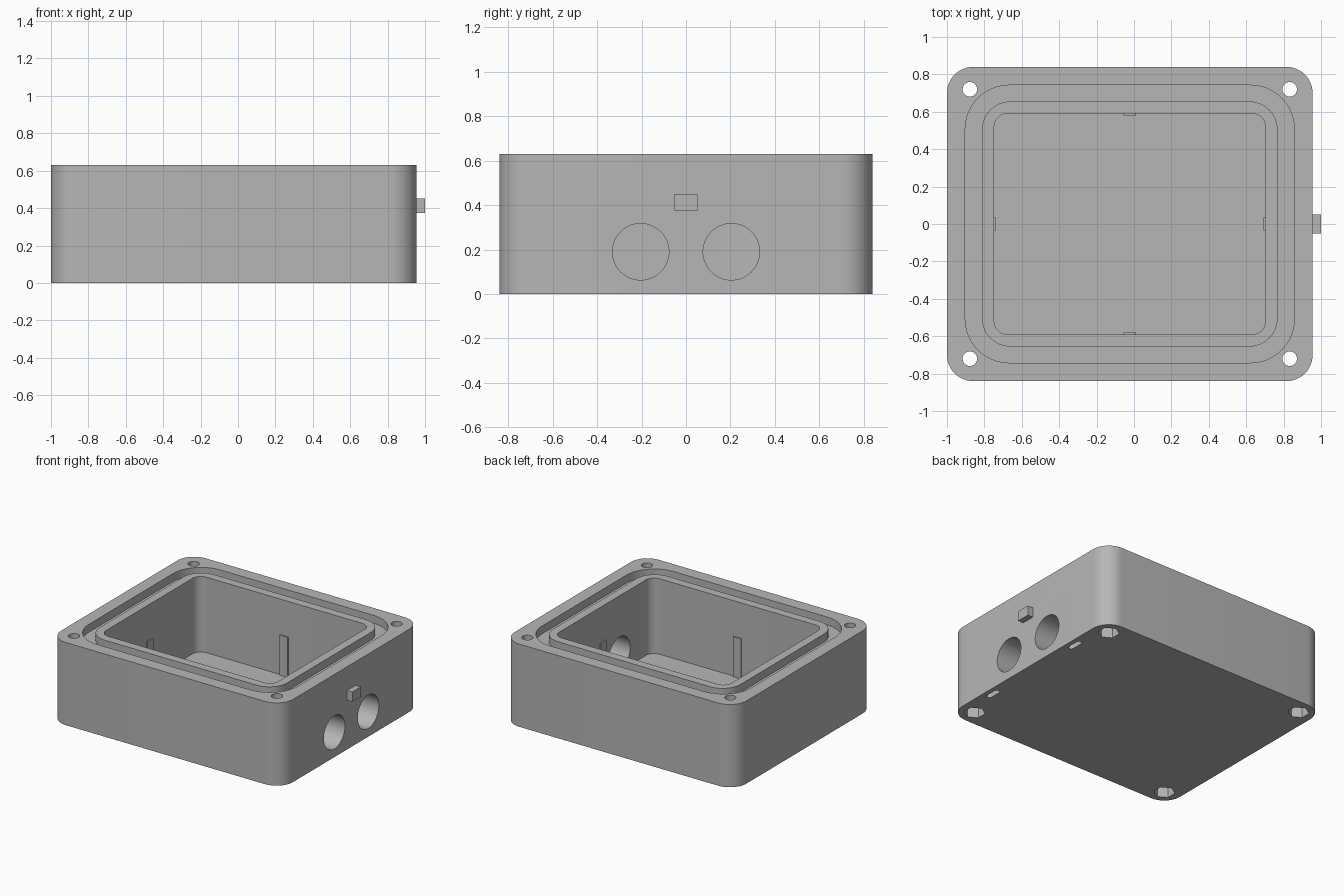
import bpy, bmesh, math
from mathutils import Matrix, Vector

if "Cube" in bpy.data.objects:
    bpy.data.objects.remove(bpy.data.objects["Cube"], do_unlink=True)

CX = -0.0225      # middle of the box, without the side tab
TOP = 0.63
FLOOR = 0.055

grey = bpy.data.materials.new("plastic_grey")
grey.use_nodes = True
grey.diffuse_color = (0.47, 0.47, 0.47, 1)
grey.node_tree.nodes["Principled BSDF"].inputs["Base Color"].default_value = (0.47, 0.47, 0.47, 1)


def finish(name, bm):
    bmesh.ops.recalc_face_normals(bm, faces=bm.faces)
    mesh = bpy.data.meshes.new(name)
    bm.to_mesh(mesh)
    bm.free()
    mesh.materials.append(grey)
    ob = bpy.data.objects.new(name, mesh)
    bpy.context.collection.objects.link(ob)
    return ob


def rounded_prism(name, cx, cy, hx, hy, r, z0, z1, steps=12):
    """Upright prism with a rounded rectangle outline."""
    bm = bmesh.new()
    ring = []
    corners = [(1, 1), (-1, 1), (-1, -1), (1, -1)]
    for k, (sx, sy) in enumerate(corners):
        for i in range(steps + 1):
            a = math.pi / 2 * (k + i / steps)
            ring.append(bm.verts.new((cx + sx * (hx - r) + r * math.cos(a),
                                      cy + sy * (hy - r) + r * math.sin(a), z0)))
    base = bm.faces.new(ring)
    top = bmesh.ops.extrude_face_region(bm, geom=[base], use_keep_orig=True)
    moved = [g for g in top["geom"] if isinstance(g, bmesh.types.BMVert)]
    bmesh.ops.translate(bm, verts=moved, vec=(0, 0, z1 - z0))
    return finish(name, bm)


def cylinder(name, center, r, depth, sides, axis="Z"):
    bm = bmesh.new()
    rot = Matrix.Rotation(math.pi / 2, 4, "Y") if axis == "X" else Matrix()
    bmesh.ops.create_cone(bm, cap_ends=True, segments=sides, radius1=r, radius2=r,
                          depth=depth, matrix=Matrix.Translation(center) @ rot)
    return finish(name, bm)


def block(name, lo, hi):
    lo, hi = Vector(lo), Vector(hi)
    bm = bmesh.new()
    bmesh.ops.create_cube(bm, size=1, matrix=Matrix.Translation((lo + hi) / 2)
                          @ Matrix.Diagonal((hi - lo).to_4d()))
    return finish(name, bm)


def select(ob):
    bpy.ops.object.select_all(action="DESELECT")
    ob.select_set(True)
    bpy.context.view_layer.objects.active = ob


def combine(ob, tool, operation="DIFFERENCE"):
    select(ob)
    mod = ob.modifiers.new("cut", "BOOLEAN")
    mod.operation, mod.solver, mod.object = operation, "EXACT", tool
    bpy.ops.object.modifier_apply(modifier=mod.name)
    bpy.data.objects.remove(tool, do_unlink=True)


# Outer shell with a sealing groove around a raised inner rim
shell = rounded_prism("box_shell", CX, 0, 0.9775, 0.84, 0.14, 0, TOP)
combine(shell, rounded_prism("groove", CX, 0, 0.88, 0.742, 0.235, TOP - 0.06, 0.8))
combine(shell, rounded_prism("rim", CX, 0, 0.79, 0.655, 0.15, 0.3, TOP), "UNION")
combine(shell, rounded_prism("cavity", CX, 0, 0.725, 0.59, 0.07, FLOOR, 0.8))

# Corner screw holes with hexagonal nut pockets underneath
for sx in (-1, 1):
    for sy in (-1, 1):
        x, y = CX + sx * 0.855, sy * 0.72
        combine(shell, cylinder("screw_hole", (x, y, 0.3), 0.039, 1.2, 32))
        combine(shell, cylinder("nut_pocket", (x, y, 0), 0.075, 0.2, 6))

# Cable holes through the side wall and small slots below it
for s in (-1, 1):
    combine(shell, cylinder("cable_hole", (0.83, s * 0.204, 0.19), 0.127, 0.4, 64, "X"))
    combine(shell, rounded_prism("slot", 0.9, s * 0.44, 0.02, 0.06, 0.0195, -0.1, 0.1, 6))

select(shell)
bpy.ops.object.shade_smooth_by_angle(angle=math.radians(30))

# Side tab
block("side_tab", (0.945, -0.052, 0.375), (1.0, 0.052, 0.45))

# Thin ribs in the middle of each inner wall
for s, side in ((-1, "right"), (1, "left")):
    wall = CX + s * 0.725
    xs = sorted((wall - s * 0.01, wall + s * 0.005))
    block(side + "_rib", (xs[0], -0.034, FLOOR - 0.01), (xs[1], 0.034, 0.36))
for s, side in ((-1, "front"), (1, "back")):
    ys = sorted((s * 0.58, s * 0.595))
    block(side + "_rib", (CX - 0.034, ys[0], FLOOR - 0.01), (CX + 0.034, ys[1], 0.36))
